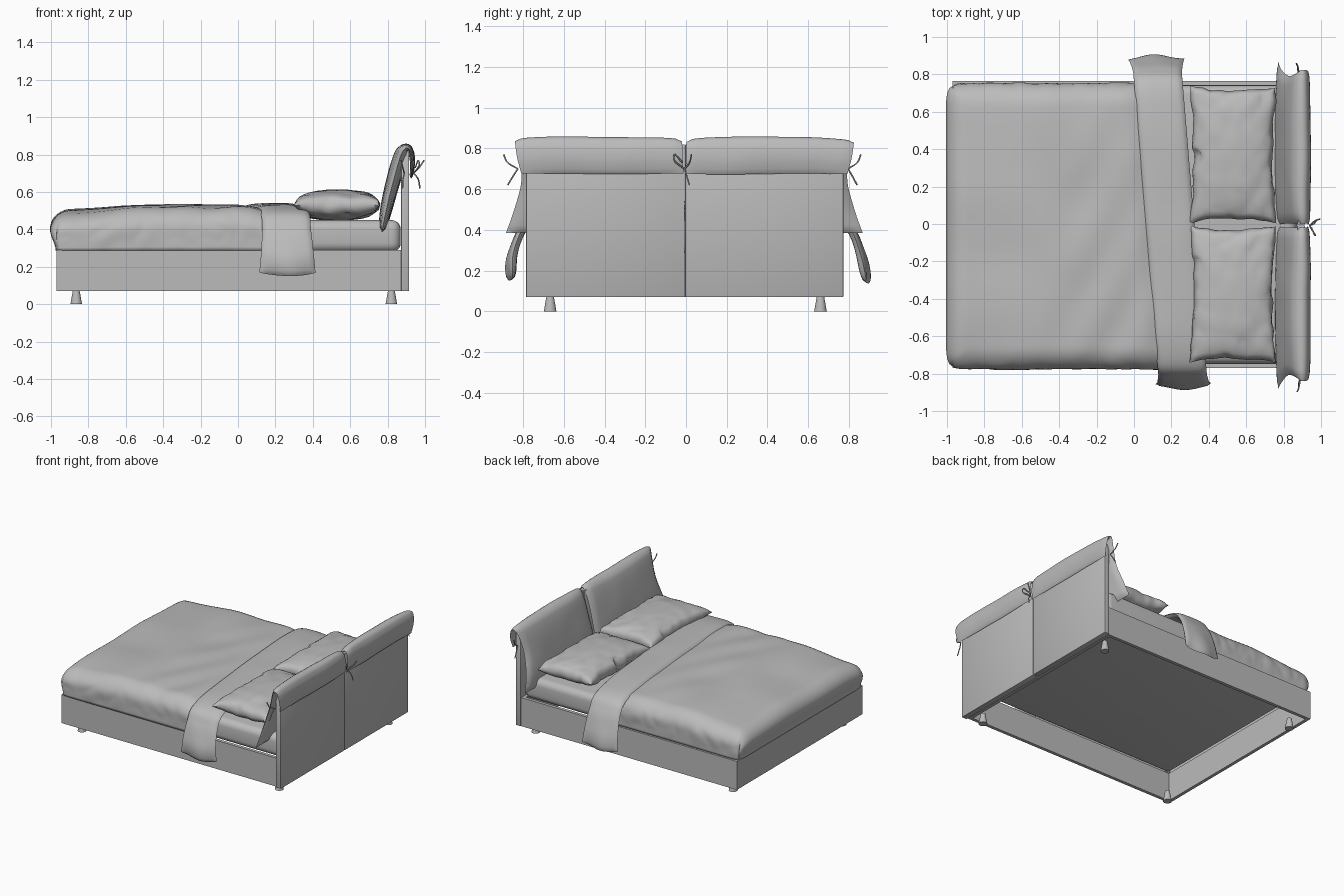
import bpy, bmesh, math
from mathutils import Vector, noise

old = bpy.data.objects.get("Cube")
if old:
    bpy.data.objects.remove(old, do_unlink=True)

fabric = bpy.data.materials.new("soft grey")
fabric.use_nodes = True
GREY = (0.5, 0.5, 0.5, 1)
fabric.diffuse_color = GREY
fabric.node_tree.nodes["Principled BSDF"].inputs["Base Color"].default_value = GREY


def finish(name, bm, angle=40):
    bmesh.ops.recalc_face_normals(bm, faces=bm.faces)
    mesh = bpy.data.meshes.new(name)
    bm.to_mesh(mesh)
    bm.free()
    mesh.materials.append(fabric)
    ob = bpy.data.objects.new(name, mesh)
    bpy.context.collection.objects.link(ob)
    bpy.ops.object.select_all(action='DESELECT')
    ob.select_set(True)
    bpy.context.view_layer.objects.active = ob
    bpy.ops.object.shade_smooth_by_angle(angle=math.radians(angle))
    return ob


def box(name, lo, hi, bevel=0.004, segments=2):
    bm = bmesh.new()
    bmesh.ops.create_cube(bm, size=1)
    lo, hi = Vector(lo), Vector(hi)
    for v in bm.verts:
        v.co = (lo + hi) / 2 + v.co * (hi - lo)
    bmesh.ops.bevel(bm, geom=bm.edges[:], offset=bevel, segments=segments,
                    profile=0.5, affect='EDGES')
    return finish(name, bm)


def add_grid(bm, f, nu, nv):
    rows = [[bm.verts.new(f(2 * i / nu - 1, 2 * j / nv - 1)) for j in range(nv + 1)]
            for i in range(nu + 1)]
    for a, b in zip(rows, rows[1:]):
        for j in range(nv):
            bm.faces.new((a[j], b[j], b[j + 1], a[j + 1]))


def puff(name, mid, thick, nu, nv):
    """Closed padded cloth: a middle surface pushed out to both sides."""
    e = 0.01

    def side(sign):
        def f(u, v):
            n = (mid(u + e, v) - mid(u - e, v)).cross(mid(u, v + e) - mid(u, v - e))
            return mid(u, v) + n.normalized() * sign * thick(u, v)
        return f
    bm = bmesh.new()
    add_grid(bm, side(1), nu, nv)
    add_grid(bm, side(-1), nu, nv)
    bmesh.ops.remove_doubles(bm, verts=bm.verts, dist=0.0005)
    return finish(name, bm, 70)


def along(pts, t):
    """Smooth curve through points, t from -1 to 1."""
    s = (t + 1) / 2 * (len(pts) - 1)
    i = max(0, min(int(s), len(pts) - 2))
    w = s - i
    a, b = Vector(pts[i]), Vector(pts[i + 1])
    m0 = (b - Vector(pts[i - 1])) / 2 if i else b - a
    m1 = (Vector(pts[i + 2]) - a) / 2 if i + 2 < len(pts) else b - a
    return (a * (1 + 2 * w) * (1 - w) ** 2 + m0 * w * (1 - w) ** 2
            + b * w * w * (3 - 2 * w) + m1 * w * w * (w - 1))


def edge(u, v, p=0.4):
    return max(0, (1 - u * u) * (1 - v * v)) ** p


def ramp(x, lo, hi):
    t = min(1, max(0, (x - lo) / (hi - lo)))
    return t * t * (3 - 2 * t)


def wrinkle(x, y, z, size, seed):
    return noise.noise(Vector((x * size, y * size, z * size + seed)))


# Bed base: one hollow rectangular frame, open underneath
bm = bmesh.new()
rings = []
for inset, z in ((0, 0.07), (0, 0.29), (0.025, 0.29), (0.025, 0.07)):
    x0, x1, y0, y1 = -0.97 + inset, 0.872 - inset, -0.77 + inset, 0.765 - inset
    rings.append([bm.verts.new((x, y, z)) for x, y in
                  ((x0, y0), (x1, y0), (x1, y1), (x0, y1))])
for k in range(4):
    a, b = rings[k], rings[(k + 1) % 4]
    for i in range(4):
        j = (i + 1) % 4
        bm.faces.new((a[i], a[j], b[j], b[i]))
finish("bed_frame", bm)

# Conical feet and mattress
for x in (-0.865, 0.82):
    for y in (-0.667, 0.66):
        bm = bmesh.new()
        bmesh.ops.create_cone(bm, cap_ends=True, segments=20, radius1=0.031,
                              radius2=0.017, depth=0.08)
        bmesh.ops.translate(bm, verts=bm.verts, vec=(x, y, 0.04))
        finish("foot", bm)
box("mattress", (-0.945, -0.748, 0.278), (0.87, 0.742, 0.45), 0.05, 5)

# Headboard: two upright panels
box("headboard_panel_right", (0.872, -0.785, 0.07), (0.915, -0.007, 0.82))
box("headboard_panel_left", (0.872, -0.004, 0.07), (0.915, 0.772, 0.82))

# Padded covers folded over the headboard: (x, z, outer y) along the fold
FOLD = [(0.77, 0.385, 0.875), (0.79, 0.5, 0.835), (0.825, 0.64, 0.80),
        (0.863, 0.77, 0.81), (0.895, 0.83, 0.83), (0.924, 0.816, 0.83),
        (0.933, 0.75, 0.82), (0.924, 0.675, 0.80)]
for name, sign in (("headboard_cover_right", -1), ("headboard_cover_left", 1)):
    def mid(u, v, sign=sign):
        x, z, outer = along(FOLD, v)
        inner = 0.004 + 0.008 * (1 - v * v)
        y = inner + (outer - inner) * (u + 1) / 2
        return Vector((x + 0.004 * wrinkle(x, y, z, 5, sign),
                       sign * y - 0.008, z + 0.006 * wrinkle(x, y, z, 4, sign)))

    def thick(u, v):
        return edge(u, v, 0.35) * (0.04 if v < 0 else 0.04 - 0.025 * min(1, v * 2.5))
    puff(name, mid, thick, 28, 40)

# Pillows with pinched seams
for name, cy in (("pillow_right", -0.375), ("pillow_left", 0.37)):
    def mid(u, v, cy=cy):
        x = 0.53 + 0.232 * u * (1 - 0.09 * (1 - v * v))
        y = cy + 0.365 * v * (1 - 0.07 * (1 - u * u))
        wave = 0.012 * wrinkle(x, y, 0, 14, cy) * max(abs(u), abs(v)) ** 3
        return Vector((x + wave, y + wave, 0.53 + wave))

    def thick(u, v):
        crease = 1 + 0.15 * wrinkle(u, v, 0, 3, 3) * max(abs(u), abs(v))
        return 0.084 * edge(u, v, 0.33) * crease
    puff(name, mid, thick, 36, 44)


# Duvet draped over the foot and both sides
def bend(s, r):
    arc = r * math.pi / 2
    if s <= 0:
        return 0, 0
    if s < arc:
        return r * math.sin(s / r), r * (1 - math.cos(s / r))
    return r, r + s - arc


DROP, R = 0.24, 0.11
REACH = DROP - R + R * math.pi / 2


def band_x(y):
    return 0.193 - 0.083 * y


def duvet(u, v):
    flat_y = 0.757 - R
    s = abs(v) * (flat_y + REACH) - flat_y
    out_y, drop_y = bend(s, R)
    y = math.copysign(flat_y + min(s, 0) + out_y, v)
    flat_x = -1.0 + R
    head = band_x(y)
    t = (1 - u) / 2 * (head - flat_x + REACH)
    out_x, drop_x = bend(t - (head - flat_x), R)
    x = max(head - t, flat_x) - out_x
    # low foot end, crowned middle, thin head edge under the band
    foot = ramp(-x, 0.45, 0.95)
    top = (0.525 - 0.028 * foot - 0.03 * ramp(x - head, -0.2, -0.03)
           - (0.022 + 0.01 * foot) * abs(y / 0.76) ** 4)
    drop = max(drop_x, drop_y) / DROP
    z = top - drop * (top - 0.288)
    # tucked corners and hems, soft creases and slanted folds
    tuck = 1 - 0.6 * min(drop_x, drop_y) * max(0.3, 1 - drop)
    x += 0.03 * ramp(drop_x, 0.1, DROP) + 0.025 * ramp(drop_y, 0.05, DROP) * ramp(-x, 0.9, 1)
    soft = 1 - drop
    fold = math.sin(24 * (0.85 * x - 0.5 * y)) * math.exp(-((x + 0.12) / 0.25) ** 2)
    z += soft * (0.01 * wrinkle(x, y, 0, 3, 1) + 0.006 * fold * (0.6 - 0.5 * y))
    pleat = 0.012 * drop * (1 - drop) * 4 * wrinkle(x, y, z, 9, 5)
    return Vector((x * tuck, y * tuck + math.copysign(pleat, y) - 0.012, z))


bm = bmesh.new()
add_grid(bm, duvet, 90, 90)
solid = finish("duvet", bm, 60).modifiers.new("thickness", 'SOLIDIFY')
solid.thickness = 0.01
solid.offset = 0

# Turned-down band lying across the bed and hanging at both sides
ACROSS = [(-0.86, 0.15), (-0.852, 0.27), (-0.805, 0.40), (-0.73, 0.478),
          (-0.5, 0.51), (0, 0.518), (0.5, 0.51), (0.73, 0.478),
          (0.81, 0.40), (0.86, 0.27), (0.888, 0.135)]


def band(u, v):
    y, z = along(ACROSS, v)
    hang = max(0, abs(v) - 0.6) / 0.4
    x = band_x(y) + u * (0.13 + 0.02 * hang)
    ripple = 0.01 * hang * math.sin(4 * u + 2 * v)
    return Vector((x, y + ripple, z + 0.005 * wrinkle(x, y, z, 5, 2) + 0.02 * hang * u * u))


def band_thick(u, v):
    body = 0.021 + 0.009 * ramp(abs(v), 0.7, 0.95)
    return max(0, 1 - u ** 4) ** 0.5 * max(0, 1 - v ** 8) ** 0.5 * body


puff("turned_down_band", band, band_thick, 20, 90)

# Ribbon bows: side ones point outward, the middle one points back
LOOP = [(0, 0, 0), (0.03, -0.05, 0.04), (0.025, -0.045, 0.07), (0.01, -0.01, 0.03)]
TAILS = [[(0, 0, 0), (0.025, 0.01, -0.03), (0.035, 0.025, -0.08)],
         [(0, 0, 0), (0.03, 0.025, 0.03), (0.057, 0.035, 0.07)]]
for tag, x, y, sx, sy in (("right", 0.89, -0.825, -0.3, -2), ("middle", 0.938, -0.008, 1, 1),
                          ("left", 0.885, 0.795, -0.3, 1.8)):
    cu = bpy.data.curves.new("bow_" + tag, 'CURVE')
    cu.dimensions = '3D'
    cu.bevel_depth = 0.004
    cu.bevel_resolution = 1
    for path in ([LOOP] if tag == "middle" else []) + TAILS:
        sp = cu.splines.new('POLY')
        sp.points.add(10)
        for i, p in enumerate(sp.points):
            d = along(path, i / 5 - 1)
            p.co = (x + sx * d.x, y + sy * d.y, 0.70 + d.z, 1)
    cu.materials.append(fabric)
    bpy.context.collection.objects.link(bpy.data.objects.new("bow_" + tag, cu))
